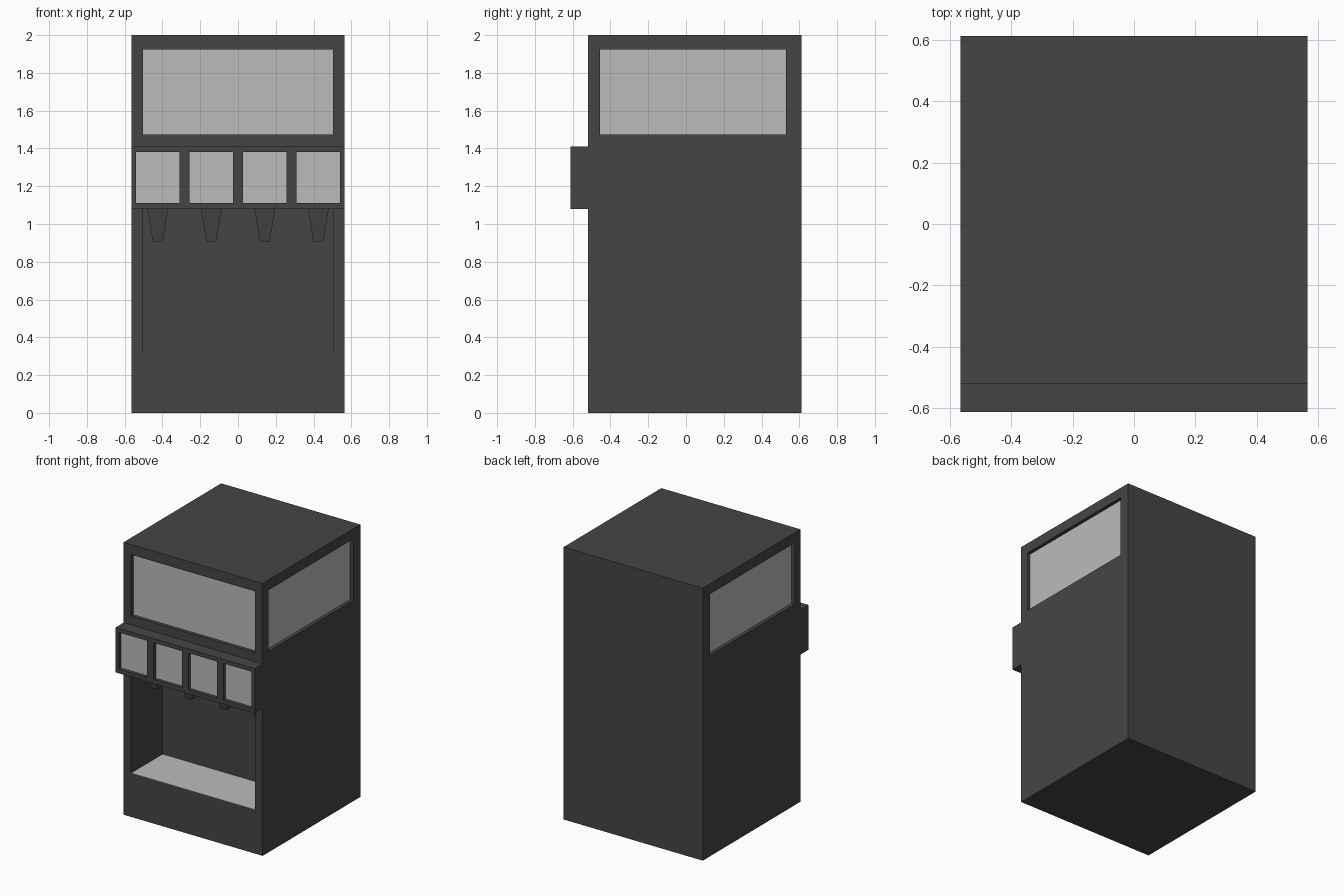
import bpy
import bmesh
from mathutils import Vector

if "Cube" in bpy.data.objects:
    bpy.data.objects.remove(bpy.data.objects["Cube"])

W, FRONT, BACK, TOP = 0.565, -0.52, 0.612, 2.0   # cabinet half-width and limits
PANEL_FRONT, INSET, SKIN = -0.612, 0.027, 0.002
XS = [-0.425, -0.142, 0.142, 0.425]              # dispenser positions


def material(name, v):
    m = bpy.data.materials.new(name)
    m.diffuse_color = (v, v, v, 1)
    m.use_nodes = True
    m.node_tree.nodes["Principled BSDF"].inputs["Base Color"].default_value = m.diffuse_color
    return m


DARK = material("dark_grey", 0.06)
LIGHT = material("light_grey", 0.5)


def boxes(name, spans, mat=None):
    """One object made of axis-aligned boxes given as (low corner, high corner)."""
    bm = bmesh.new()
    for lo, hi in spans:
        lo, hi = Vector(lo), Vector(hi)
        vs = bmesh.ops.create_cube(bm, size=1)["verts"]
        bmesh.ops.scale(bm, vec=hi - lo, verts=vs)
        bmesh.ops.translate(bm, vec=(lo + hi) / 2, verts=vs)
    return finish(name, bm, mat)


def finish(name, bm, mat):
    me = bpy.data.meshes.new(name)
    bm.to_mesh(me)
    bm.free()
    ob = bpy.data.objects.new(name, me)
    bpy.context.collection.objects.link(ob)
    if mat:
        me.materials.append(mat)
    return ob


def cut(target, spans):
    """Subtract boxes from the target and discard the cutter."""
    cutter = boxes("cutter", spans)
    cutter.hide_render = True
    mod = target.modifiers.new("cut", 'BOOLEAN')
    mod.operation, mod.solver, mod.object = 'DIFFERENCE', 'EXACT', cutter
    bpy.context.view_layer.objects.active = target
    bpy.ops.object.modifier_apply(modifier=mod.name)
    bpy.data.objects.remove(cutter)


# cabinet with three sign recesses and the cup bay
cabinet = boxes("cabinet", [((-W, FRONT, 0), (W, BACK, TOP))], DARK)
WX, Z0, Z1, Y0, Y1 = 0.504, 1.475, 1.925, -0.455, 0.53
BAY_Z, BAY_TOP, BAY_BACK = 0.32, 1.08, -0.155
cut(cabinet, [
    ((-WX, FRONT - 0.1, Z0), (WX, FRONT + INSET, Z1)),
    ((W - INSET, Y0, Z0), (W + 0.1, Y1, Z1)),
    ((-W - 0.1, Y0, Z0), (-W + INSET, Y1, Z1)),
    ((-WX, FRONT - 0.1, BAY_Z), (WX, BAY_BACK, BAY_TOP)),
])

# light sign panes at the bottom of the recesses
g = INSET
boxes("front_sign", [((-WX, FRONT + g - SKIN, Z0), (WX, FRONT + g, Z1))], LIGHT)
boxes("right_sign", [((W - g, Y0, Z0), (W - g + SKIN, Y1, Z1))], LIGHT)
boxes("left_sign", [((-W + g - SKIN, Y0, Z0), (-W + g, Y1, Z1))], LIGHT)

# light tray on the bay floor
boxes("drip_tray", [((-WX, FRONT, BAY_Z), (WX, BAY_BACK, BAY_Z + SKIN))], LIGHT)

# projecting selection panel with four recessed labels
panel = boxes("selection_panel", [((-W, PANEL_FRONT, 1.08), (W, FRONT, 1.41))], DARK)
H, L0, L1 = 0.115, 1.11, 1.38
cut(panel, [((x - H, PANEL_FRONT - 0.1, L0), (x + H, PANEL_FRONT + g, L1)) for x in XS])
boxes("selection_labels", [((x - H, PANEL_FRONT + g - SKIN, L0),
                            (x + H, PANEL_FRONT + g, L1)) for x in XS], LIGHT)

# tapered square nozzles hanging from the bay ceiling
bm = bmesh.new()
for x in XS:
    vs = bmesh.ops.create_cube(bm, size=1)["verts"]
    for v in vs:
        r, z = (0.055, BAY_TOP) if v.co.z > 0 else (0.026, 0.907)
        v.co = (x + 2 * r * v.co.x, -0.345 + 2 * r * v.co.y, z)
finish("nozzles", bm, DARK)
